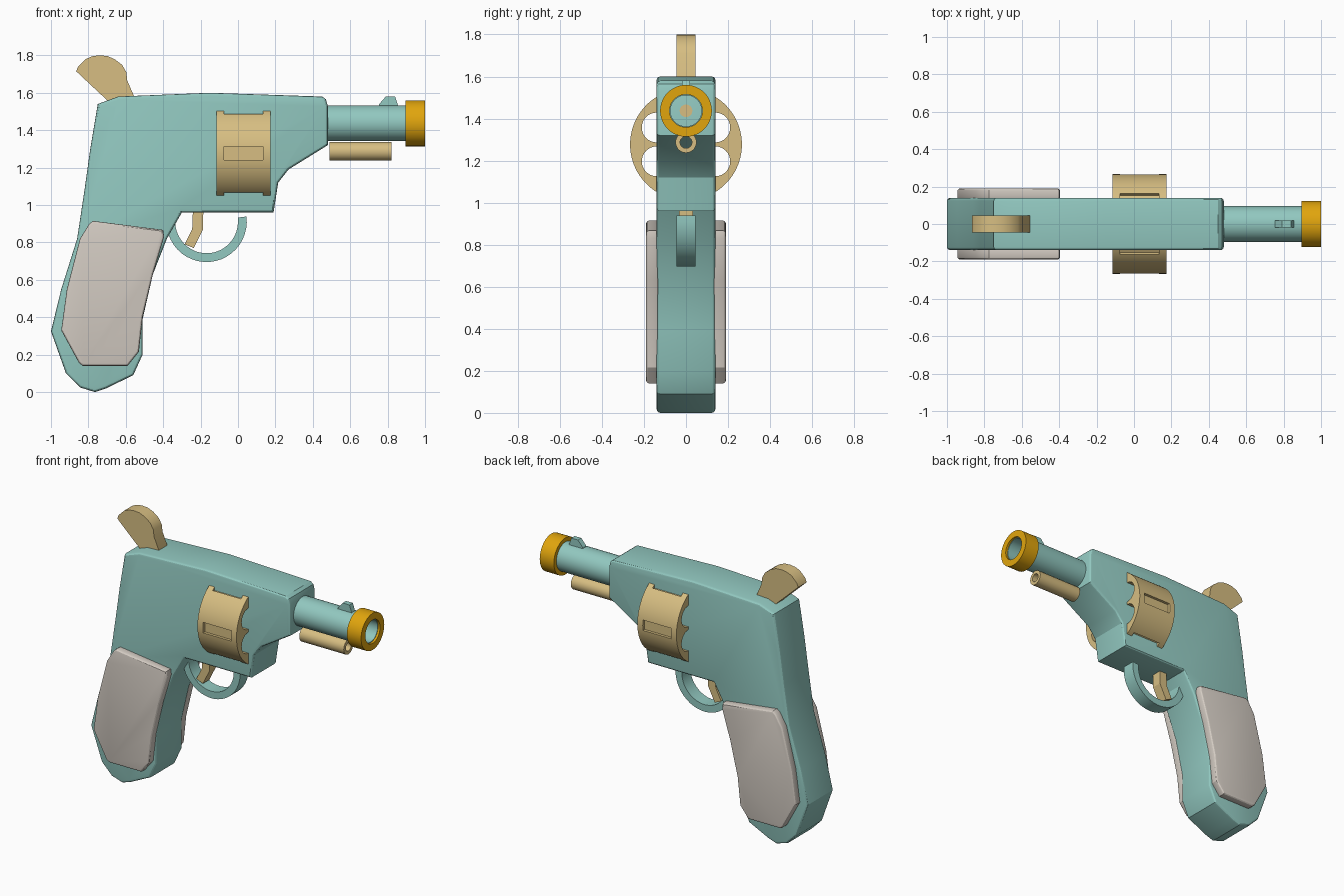
import bpy, bmesh, math
from mathutils import Matrix, Vector

if "Cube" in bpy.data.objects:
    bpy.data.objects.remove(bpy.data.objects["Cube"])


def material(name, rgb):
    m = bpy.data.materials.new(name)
    m.diffuse_color = (*rgb, 1)
    m.use_nodes = True
    m.node_tree.nodes["Principled BSDF"].inputs["Base Color"].default_value = m.diffuse_color
    return m


TEAL = material("teal", (0.287, 0.578, 0.527))
TAN = material("tan", (0.679, 0.515, 0.223))
GREY = material("warm grey", (0.658, 0.604, 0.546))
GOLD = material("gold", (0.753, 0.376, 0.004))


def finish(name, bm, mat=None, smooth=30):
    bmesh.ops.recalc_face_normals(bm, faces=bm.faces)
    me = bpy.data.meshes.new(name)
    bm.to_mesh(me)
    bm.free()
    ob = bpy.data.objects.new(name, me)
    bpy.context.collection.objects.link(ob)
    if mat:
        me.materials.append(mat)
    if smooth:
        shade(ob, smooth)
    return ob


def shade(ob, angle):
    bpy.ops.object.select_all(action='DESELECT')
    ob.select_set(True)
    bpy.context.view_layer.objects.active = ob
    bpy.ops.object.shade_smooth_by_angle(angle=math.radians(angle))


def slab(name, pts, y0, y1, mat, bevel=0, smooth=0):
    """Side profile (x, z) extruded along y, with optional rounded rims."""
    bm = bmesh.new()
    front = bm.faces.new([bm.verts.new((x, y0, z)) for x, z in pts])
    new = bmesh.ops.extrude_face_region(bm, geom=[front])["geom"]
    bmesh.ops.translate(bm, vec=(0, y1 - y0, 0),
                        verts=[v for v in new if isinstance(v, bmesh.types.BMVert)])
    bmesh.ops.recalc_face_normals(bm, faces=bm.faces)
    if bevel:
        rims = [e for e in bm.edges if abs(e.verts[0].co.y - e.verts[1].co.y) < 1e-5]
        bmesh.ops.bevel(bm, geom=rims, offset=bevel, segments=3, profile=0.5, affect='EDGES')
    return finish(name, bm, mat, smooth)


def lathe(name, pts, z, mat, n=48):
    """Closed ring profile (x, radius) turned around an x axis at height z."""
    bm = bmesh.new()
    rings = []
    for i in range(n):
        a = 2 * math.pi * i / n
        rings.append([bm.verts.new((x, r * math.cos(a), z + r * math.sin(a))) for x, r in pts])
    k = len(pts)
    for i in range(n):
        p, q = rings[i], rings[(i + 1) % n]
        for j in range(k):
            bm.faces.new((p[j], p[(j + 1) % k], q[(j + 1) % k], q[j]))
    return finish(name, bm, mat)


def rod(bm, x0, x1, r, y, z, n):
    """Solid rod along x."""
    m = Matrix.Translation(((x0 + x1) / 2, y, z)) @ Matrix.Rotation(math.pi / 2, 4, 'Y')
    bmesh.ops.create_cone(bm, cap_ends=True, segments=n, radius1=r, radius2=r,
                          depth=x1 - x0, matrix=m)


# frame with handle
slab("frame", [(-0.75, 1.54), (-0.64, 1.58), (-0.15, 1.6), (0.45, 1.58), (0.47, 1.565), (0.48, 1.53),
               (0.48, 1.32), (0.27, 1.19), (0.215, 1.12), (0.19, 0.96), (-0.3, 0.96),
               (-0.38, 0.82), (-0.455, 0.63), (-0.51, 0.39), (-0.51, 0.2), (-0.56, 0.09),
               (-0.705, 0.02), (-0.765, 0.0), (-0.845, 0.025), (-0.92, 0.1), (-1.0, 0.325),
               (-0.945, 0.55), (-0.86, 0.82), (-0.82, 1.085), (-0.79, 1.3)],
     -0.14, 0.14, TEAL, 0.018, 25)

# grip panels on both sides
grip = [(-0.795, 0.9), (-0.775, 0.915), (-0.4, 0.867), (-0.395, 0.83), (-0.455, 0.63),
        (-0.51, 0.4), (-0.53, 0.215), (-0.59, 0.14), (-0.83, 0.14), (-0.85, 0.155),
        (-0.945, 0.33), (-0.915, 0.55), (-0.845, 0.82)]
for side, s in (("right", -1), ("left", 1)):
    slab("grip_" + side, grip, s * 0.13, s * 0.19, GREY, 0.015, 25)

# barrel, muzzle ring, ejector tube
BZ = 1.437
lathe("barrel", [(0.46, 0.096), (0.985, 0.096), (0.985, 0.074), (0.46, 0.074)], BZ, TEAL)
lathe("muzzle_ring", [(0.895, 0.09), (0.895, 0.123), (1.0, 0.123), (1.0, 0.078), (0.98, 0.078)],
      BZ, GOLD)
lathe("ejector_tube", [(0.49, 0.05), (0.82, 0.05), (0.82, 0.028), (0.49, 0.028)],
      1.287, TAN, 32)
bm = bmesh.new()
rod(bm, 0.45, 0.486, 0.03, 0, BZ, 32)
finish("bore_plug", bm, TAN)

# front sight
slab("front_sight", [(0.75, 1.52), (0.755, 1.54), (0.79, 1.58), (0.84, 1.58), (0.857, 1.53),
                     (0.857, 1.52)], -0.018, 0.018, TEAL)

# drum with six chambers and six outer slots
CX, CZ = 0.03, 1.277
bm = bmesh.new()
rod(bm, -0.115, 0.175, 0.266, 0, CZ, 72)
drum = finish("drum", bm, TAN, 0)
bm = bmesh.new()
for i in range(6):
    a = math.radians(30 + 60 * i)
    rod(bm, -0.3, 0.4, 0.071, 0.161 * math.cos(a), CZ + 0.161 * math.sin(a), 32)
    m = (Matrix.Translation((CX, 0, CZ)) @ Matrix.Rotation(math.radians(60 * i), 4, 'X')
         @ Matrix.Translation((0, 0.275, 0)) @ Matrix.Diagonal((0.21, 0.06, 0.07, 1)))
    bmesh.ops.create_cube(bm, size=1, matrix=m)
cutter = finish("drum_cutter", bm, None, 0)
cutter.hide_render = True
mod = drum.modifiers.new("holes", 'BOOLEAN')
mod.operation, mod.solver, mod.object = 'DIFFERENCE', 'EXACT', cutter
bpy.context.view_layer.objects.active = drum
bpy.ops.object.modifier_apply(modifier="holes")
bpy.data.objects.remove(cutter)
shade(drum, 30)

# hammer
slab("hammer", [(-0.865, 1.715), (-0.855, 1.74), (-0.815, 1.78), (-0.78, 1.795), (-0.745, 1.8),
                (-0.7, 1.797), (-0.66, 1.78), (-0.62, 1.75), (-0.597, 1.71), (-0.592, 1.665),
                (-0.555, 1.58), (-0.555, 1.5), (-0.65, 1.5), (-0.705, 1.565), (-0.78, 1.635)],
     -0.045, 0.045, TAN, 0, 25)

# trigger
slab("trigger", [(-0.24, 1.0), (-0.185, 1.0), (-0.187, 0.87), (-0.237, 0.77), (-0.285, 0.79),
                 (-0.245, 0.87)], -0.034, 0.034, TAN)

# trigger guard: partial ring with an open front end
angles = [math.radians(165 + 202 * i / 24) for i in range(25)]
arc = [(-0.168 + 0.215 * math.cos(a), 0.912 + 0.217 * math.sin(a)) for a in angles]
arc += [(-0.168 + 0.168 * math.cos(a), 0.912 + 0.17 * math.sin(a)) for a in reversed(angles)]
slab("trigger_guard", arc, -0.045, 0.045, TEAL, 0, 25)
